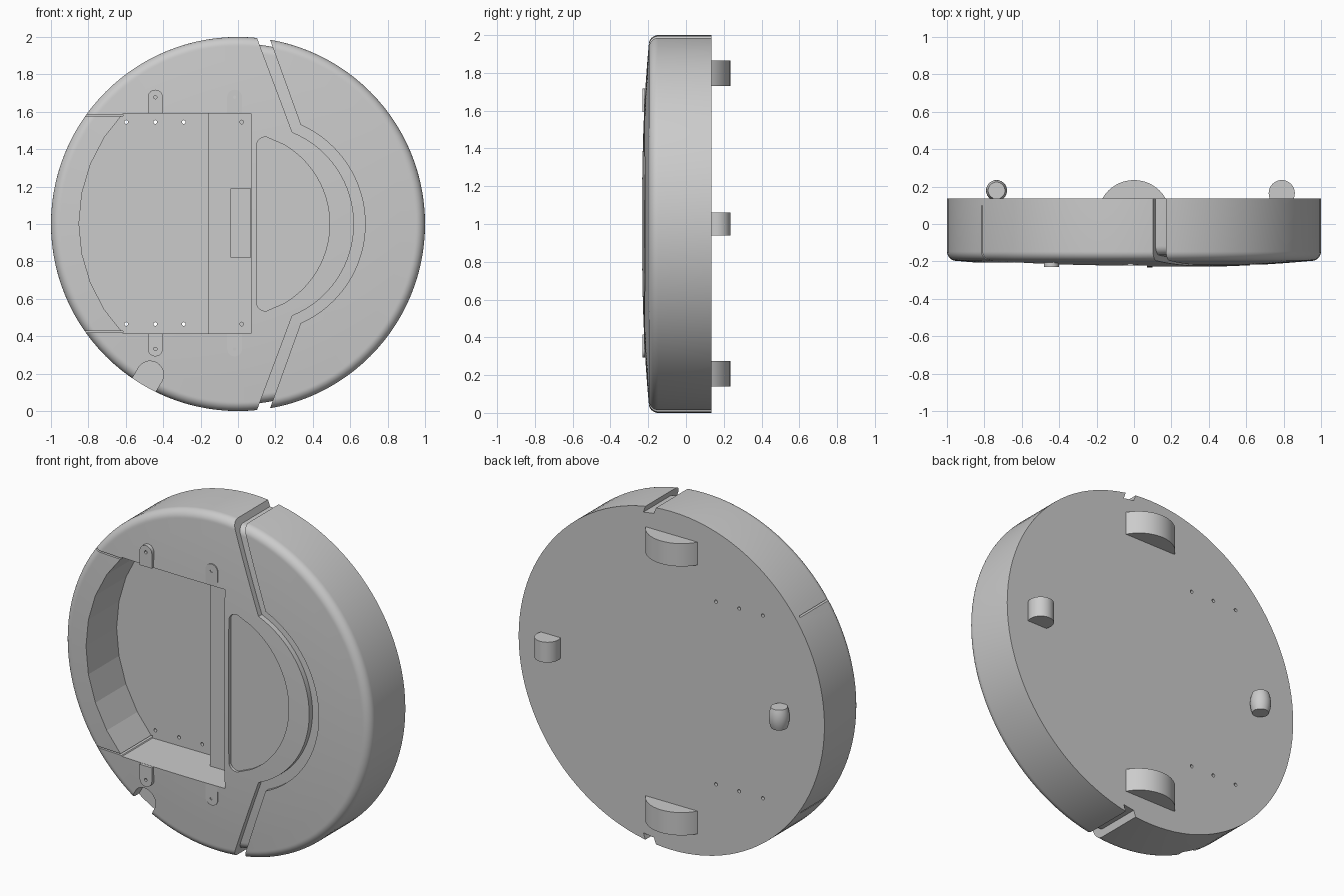
import bpy, bmesh, math
from math import sin, cos, pi, radians

if "Cube" in bpy.data.objects:
    bpy.data.objects.remove(bpy.data.objects["Cube"])

CZ = 1.0  # disc axis height


def finish(name, bm, angle=None):
    bmesh.ops.recalc_face_normals(bm, faces=bm.faces)
    me = bpy.data.meshes.new(name)
    bm.to_mesh(me)
    bm.free()
    ob = bpy.data.objects.new(name, me)
    bpy.context.collection.objects.link(ob)
    if angle:
        smooth(ob, angle)
    return ob


def smooth(ob, angle):
    bpy.ops.object.select_all(action='DESELECT')
    ob.select_set(True)
    bpy.context.view_layer.objects.active = ob
    bpy.ops.object.shade_smooth_by_angle(angle=radians(angle))


def add_lathe(bm, prof, n, place):
    """Revolve (radius, height) rings, closing both ends."""
    rings = [[bm.verts.new(place(r * cos(2 * pi * i / n), r * sin(2 * pi * i / n), h))
              for i in range(n)] for r, h in prof]
    for a, b in zip(rings, rings[1:]):
        for i in range(n):
            j = (i + 1) % n
            bm.faces.new((a[i], a[j], b[j], b[i]))
    bm.faces.new(rings[0])
    bm.faces.new(rings[-1])


def add_prism(bm, pts, y0, y1):
    """Extrude an (x, z) outline along y."""
    a = [bm.verts.new((x, y0, z)) for x, z in pts]
    b = [bm.verts.new((x, y1, z)) for x, z in pts]
    for i in range(len(a)):
        j = (i + 1) % len(a)
        bm.faces.new((a[i], a[j], b[j], b[i]))
    bm.faces.new(a)
    bm.faces.new(b)


def prism(name, pts, y0, y1):
    bm = bmesh.new()
    add_prism(bm, pts, y0, y1)
    return finish(name, bm)


def arc(cx, cz, r, a0, a1, n):
    return [(cx + r * cos(radians(a0 + (a1 - a0) * i / n)),
             cz + r * sin(radians(a0 + (a1 - a0) * i / n))) for i in range(n + 1)]


def rect(x0, x1, z0, z1):
    return [(x0, z0), (x1, z0), (x1, z1), (x0, z1)]


def cut(ob, cutter):
    m = ob.modifiers.new("cut", 'BOOLEAN')
    m.operation = 'DIFFERENCE'
    m.solver = 'EXACT'
    m.object = cutter
    bpy.context.view_layer.objects.active = ob
    bpy.ops.object.modifier_apply(modifier=m.name)
    bpy.data.objects.remove(cutter)


def holes(name, places, r, y0, y1):
    bm = bmesh.new()
    for x, z in places:
        add_prism(bm, arc(x, z, r, 0, 330, 11), y0, y1)
    return finish(name, bm)


# Domed disc with a rounded front edge
def disc(name, radius, inset, back):
    f = 0.05
    prof = [(radius, back)]
    for i in range(11):
        a = radians(9 * i)
        prof.append((radius - f + f * cos(a), -0.147 + inset - f * sin(a)))
    for i in range(1, 13):
        r = (radius - f) * (1 - i / 12.5)
        prof.append((r, -0.233 + inset + 0.036 * (r / (radius - f)) ** 2.5))
    bm = bmesh.new()
    add_lathe(bm, prof, 112, lambda u, v, h: (u, h, CZ + v))
    return finish(name, bm)


body = disc("body", 1.0, 0.0, 0.135)

# Bumper gap: shallow on the front, running through on the rim
groove = ([(0.081, 2.05)] + arc(0.09, 1, 0.53, 67.8, -67.8, 32) + [(0.081, -0.05), (0.148, -0.05)]
          + arc(0.10, 1, 0.58, -66.1, 66.1, 32) + [(0.148, 2.05)])
gap = prism("gap_cutter", groove, -0.3, 0.25)
cut(gap, disc("gap_core", 0.965, 0.03, 0.4))
cut(body, gap)

# Dust bin bay with a stepped ledge and connector recess
half = math.degrees(math.asin(0.588 / 0.85))
bay = arc(0, 1.003, 0.85, 180 - half, 180 + half, 8) + [(-0.16, 0.415), (-0.16, 1.591)]
cut(body, prism("bay_cutter", bay, -0.3, 0.08))
cut(body, prism("ledge_cutter", rect(-0.18, 0.07, 0.415, 1.591), -0.3, -0.035))
cut(body, prism("recess_cutter", rect(-0.038, 0.068, 0.82, 1.19), -0.1, -0.01))

# Thin seams between the bay and the outer rim
for z in (0.424, 1.582):
    cut(body, prism("seam_cutter", rect(-1.1, -0.615, z - 0.004, z + 0.004), -0.3, 0.1))

# Screw holes
rows = (0.465, 1.545)
cut(body, holes("through_holes", [(x, z) for x in (-0.597, -0.442, -0.29) for z in rows], 0.01, 0.0, 0.3))
cut(body, holes("ledge_holes", [(0.02, z) for z in rows], 0.01, -0.1, 0.02))

# Sunken D-shaped panel with rounded corners
top = arc(0.145, 1.42, 0.045, 180, 80, 6)
lid = arc(0, 1, 0.49, -60, 60, 28) + top[::-1] + [(x, 2 - z) for x, z in top]
cut(body, prism("panel_cutter", lid, -0.3, -0.21))

# U-shaped side notch pointing outwards
a = math.degrees(math.atan2(-0.805, -0.47))
notch = arc(-0.47, 0.195, 0.072, a + 90, a + 270, 14)
d = (cos(radians(a)) * 0.2, sin(radians(a)) * 0.2)
notch += [(notch[-1][0] + d[0], notch[-1][1] + d[1]), (notch[0][0] + d[0], notch[0][1] + d[1])]
cut(body, prism("notch_cutter", notch, -0.3, -0.12))
smooth(body, 10)

# Screw tabs above and below the bay
for x, front in ((-0.442, -0.231), (-0.018, -0.222)):
    for label, s in (("upper", 1), ("lower", -1)):
        base, tip = (1.592, 1.678) if s > 0 else (0.414, 0.332)
        pts = [(x - 0.04, base)] + arc(x, tip, 0.04, 180, 180 - 180 * s, 12) + [(x + 0.04, base)]
        tab = prism(label + "_tab", pts, front, -0.195)
        cut(tab, holes("tab_hole", [(x, tip)], 0.009, -0.3, front + 0.015))
        smooth(tab, 20)


# Wheels on the back, axles along z
def wheel(name, x, y, prof, n):
    bm = bmesh.new()
    add_lathe(bm, prof, n, lambda u, v, h: (x + u, y + v, h))
    # trim the part buried in the body
    geom = bm.verts[:] + bm.edges[:] + bm.faces[:]
    res = bmesh.ops.bisect_plane(bm, geom=geom, plane_co=(0, 0.13, 0), plane_no=(0, -1, 0), clear_outer=True)
    bmesh.ops.holes_fill(bm, edges=[e for e in bm.edges if e.is_boundary])
    return finish(name, bm, 20)


for label, z0, z1 in (("upper", 1.73, 1.865), ("lower", 0.14, 0.275)):
    wheel(label + "_drive_wheel", 0, 0.04, [(0.195, z0), (0.195, z1)], 48)
wheel("rear_roller", 0.79, 0.165, [(0.07, 0.94), (0.07, 1.06)], 32)
barrel = [(0.056 - 0.011 * (t / 4) ** 2, 1.0 + 0.06 * t / 4) for t in range(-4, 5)]
wheel("front_caster", -0.735, 0.179, barrel, 32)
